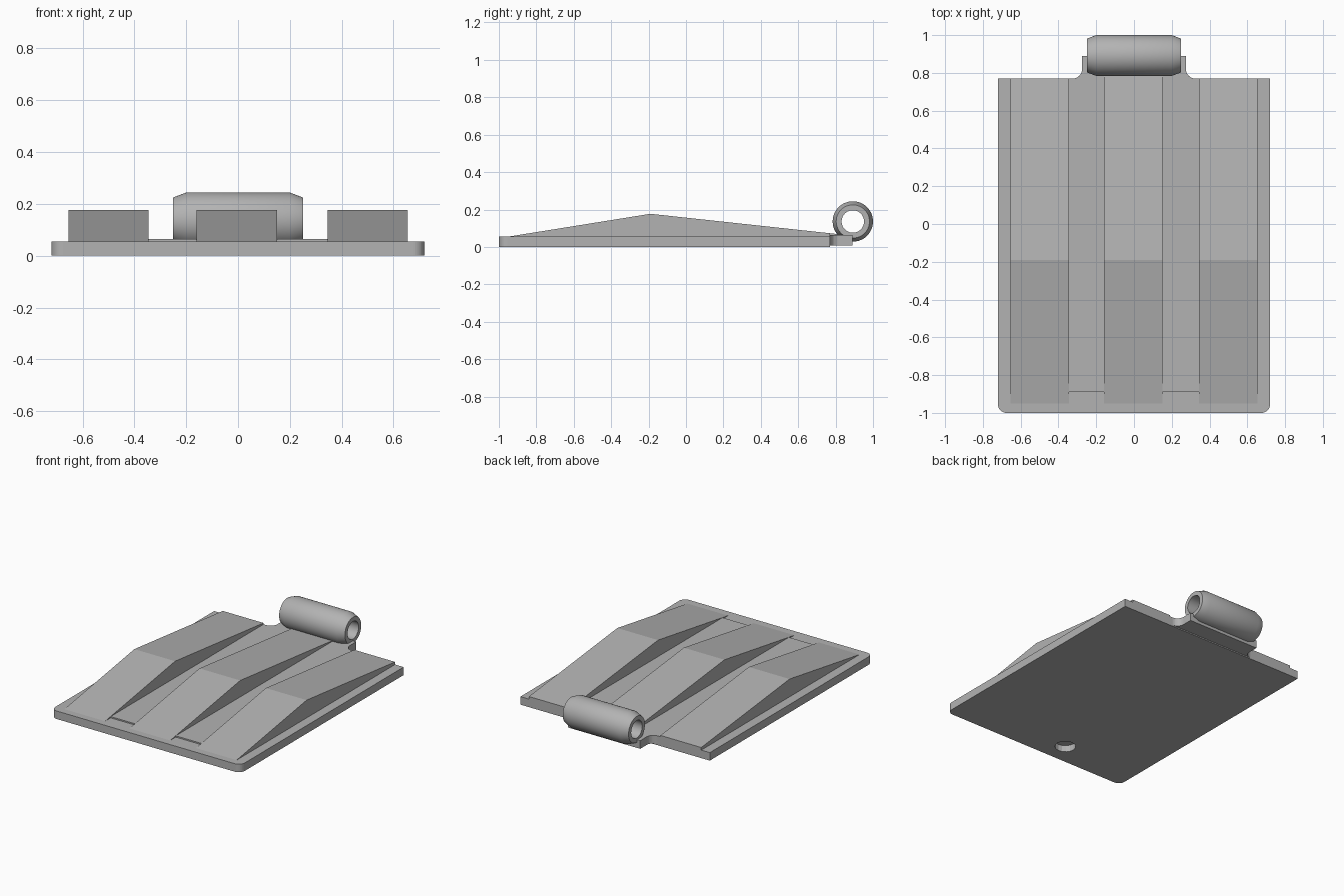
import bpy, bmesh
from math import sin, cos, pi, radians

if "Cube" in bpy.data.objects:
    bpy.data.objects.remove(bpy.data.objects["Cube"])

grey = bpy.data.materials.new("plain grey")
grey.use_nodes = True
colour = (0.45, 0.45, 0.45, 1)
grey.diffuse_color = colour
grey.node_tree.nodes["Principled BSDF"].inputs["Base Color"].default_value = colour


def prism(name, points, vector):
    """Extrude a closed outline along a vector."""
    bm = bmesh.new()
    face = bm.faces.new([bm.verts.new(p) for p in points])
    new = bmesh.ops.extrude_face_region(bm, geom=[face])["geom"]
    bmesh.ops.translate(bm, vec=vector, verts=[v for v in new if isinstance(v, bmesh.types.BMVert)])
    bmesh.ops.recalc_face_normals(bm, faces=bm.faces)
    return add(name, bm)


def add(name, bm):
    mesh = bpy.data.meshes.new(name)
    bm.to_mesh(mesh)
    bm.free()
    mesh.materials.append(grey)
    ob = bpy.data.objects.new(name, mesh)
    bpy.context.collection.objects.link(ob)
    return ob


def arc(cx, cy, r, start, end, steps=8):
    angles = [radians(start + (end - start) * i / steps) for i in range(steps + 1)]
    return [(cx + r * cos(a), cy + r * sin(a)) for a in angles]


def mirrored(half, z):
    """Complete a right-half outline across x = 0."""
    return [(x, y, z) for x, y in half] + [(-x, y, z) for x, y in reversed(half)]


# Base plate with rounded front corners
W, BACK, TOP, FLOOR = 0.72, 0.77, 0.055, 0.064
plate = prism("base_plate", mirrored(arc(W - 0.045, -0.955, 0.045, -90, 0) + [(W, BACK)], 0), (0, 0, TOP))

# Blind round hole in the underside
hole = prism("hole_cutter", [(x, y, -0.05) for x, y in arc(-0.14, -0.85, 0.067, 0, 337.5, 15)], (0, 0, 0.095))
hole.hide_render = True
hole.hide_set(True)
cut = plate.modifiers.new("underside_hole", "BOOLEAN")
cut.operation, cut.object, cut.solver = "DIFFERENCE", hole, "EXACT"

# Raised floor between the ribs
prism("channel_floor", mirrored([(0.345, -0.89), (0.345, BACK)], 0.05), (0, 0, FLOOR - 0.05))

# Hinge tab with filleted roots
tab = [(0.325, 0.74)] + arc(0.325, 0.82, 0.05, 270, 180) + [(0.275, 0.89)]
prism("hinge_tab", mirrored(tab, 0.008), (0, 0, FLOOR - 0.008))

# Three wedge ribs, the middle one running into the barrel
for name, x, end, z in (("right_rib", -0.655, BACK, 0.073),
                        ("middle_rib", -0.16, 0.825, 0.067),
                        ("left_rib", 0.345, BACK, 0.073)):
    side = [(-0.95, 0.05), (-0.95, TOP), (-0.19, 0.177), (end, z), (end, 0.05)]
    prism(name, [(x, py, pz) for py, pz in side], (0.31, 0, 0))

# Hollow hinge barrel with chamfered ends
section = [(-0.25, 0.06), (-0.25, 0.089), (-0.2, 0.108), (0.2, 0.108), (0.25, 0.089), (0.25, 0.06)]
SEGMENTS = 48
bm = bmesh.new()
rings = []
for i in range(SEGMENTS):
    a = 2 * pi * i / SEGMENTS
    rings.append([bm.verts.new((x, 0.892 + r * cos(a), 0.136 + r * sin(a))) for x, r in section])
for i, ring in enumerate(rings):
    after = rings[(i + 1) % SEGMENTS]
    for j in range(len(section)):
        k = (j + 1) % len(section)
        bm.faces.new((ring[j], ring[k], after[k], after[j]))
bmesh.ops.recalc_face_normals(bm, faces=bm.faces)
barrel = add("hinge_barrel", bm)
bpy.ops.object.select_all(action="DESELECT")
barrel.select_set(True)
bpy.context.view_layer.objects.active = barrel
bpy.ops.object.shade_smooth_by_angle(angle=radians(35))
